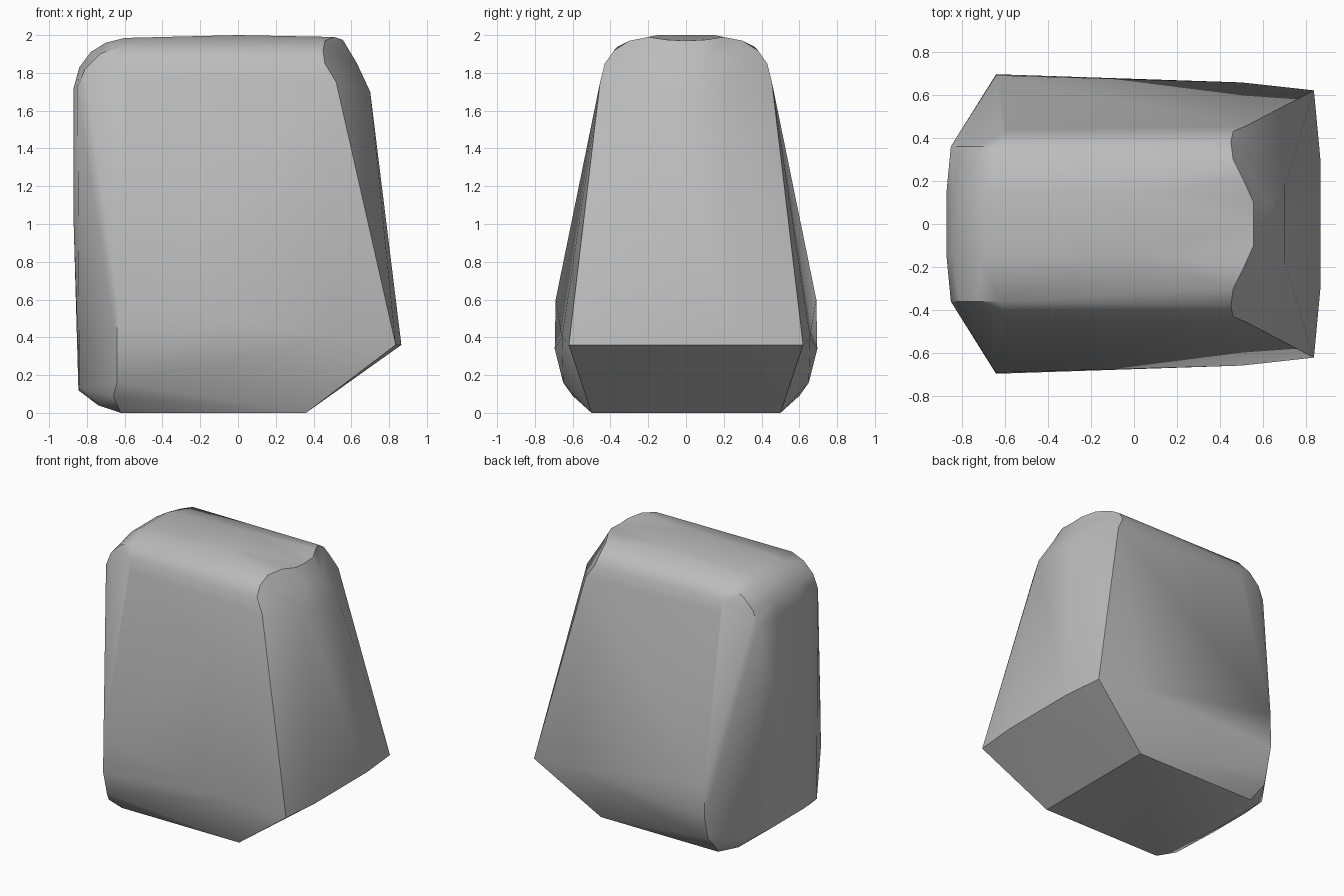
import bpy, bmesh, math

cube = bpy.data.objects.get("Cube")
if cube:
    bpy.data.objects.remove(cube, do_unlink=True)

mat = bpy.data.materials.new("plain grey")
mat.use_nodes = True
GREY = (0.5, 0.5, 0.5, 1)
mat.diffuse_color = GREY
mat.node_tree.nodes["Principled BSDF"].inputs["Base Color"].default_value = GREY

# half of the body (y >= 0), left of the open end
bottom = [(-.62, .5, 0), (-.74, .43, .04), (-.66, .6, .09), (-.64, .65, .16),
          (-.64, .695, .34), (-.64, .69, .6), (.5, .657, .4)]
end_face = [(-.85, .36, 1.72), (-.84, .36, .13), (-.87, .15, 1.72),
            (-.87, .15, 1), (-.845, .18, .12)]
top_round = [(-.84, .15, 1.83), (-.78, .15, 1.91), (-.7, .15, 1.96), (-.6, .15, 1.985),
             (-.81, .36, 1.82), (-.73, .36, 1.9), (-.63, .36, 1.94),
             (-.6, .44, 1.77), (-.6, .42, 1.86), (0, .15, 2)]
# rim of the scalloped end, from the bottom corner to the top middle
rim = [(.36, .5, 0), (.835, .62, .36), (.52, .455, 1.75), (.46, .43, 1.85), (.45, .38, 1.92),
       (.46, .3, 1.97), (.51, .2, 1.99), (.555, .1, 1.975), (.555, 0, 1.97)]
# ridge points on the scalloped end
ridge = [(.865, .3, .36), (.7, .18, 1.7), (.63, .1, 1.85)]

bm = bmesh.new()


def pair(p):
    """A vertex and its mirror image (shared on the centre plane)."""
    a = bm.verts.new(p)
    return (a, bm.verts.new((p[0], -p[1], p[2])) if p[1] else a)


for p in bottom + end_face + top_round:
    pair(p)

# hull the body with the rim held on a flat, convex plane
rim_v = []
for i, (x, y, z) in enumerate(rim):
    rim_v.append(pair((1, y, 1.998 - y * y / 50 if i > 6 else z)))
res = bmesh.ops.convex_hull(bm, input=list(bm.verts), use_existing_faces=False)
rim_set = {v for p in rim_v for v in p}
cap = [f for f in bm.faces if all(v in rim_set for v in f.verts)]
bmesh.ops.delete(bm, geom=cap, context="FACES_ONLY")
for vs, (x, y, z) in zip(rim_v, rim):
    for v, s in zip(vs, (1, -1)):
        v.co = (x, s * y, z)

# close the scalloped end around its ridge
g = [pair(p) for p in ridge]
r = rim_v
fans = [(r[0], r[1], g[0]), (r[1], g[1], g[0])]
fans += [(r[i], r[i + 1], g[1]) for i in range(1, 4)] + [(g[1], r[4], g[2])]
fans += [(r[i], r[i + 1], g[2]) for i in range(4, 8)]
for tri in fans:
    for side in (0, 1):
        bm.faces.new([p[side] for p in tri])
for a, b in ((r[0], g[0]), (g[0], g[1]), (g[1], g[2])):
    bm.faces.new((a[0], a[1], b[1], b[0]))
bm.faces.new((g[2][0], g[2][1], r[8][0]))

bmesh.ops.delete(bm, geom=[v for v in bm.verts if not v.link_faces], context="VERTS")
bmesh.ops.delete(bm, geom=[e for e in bm.edges if not e.link_faces], context="EDGES")
bmesh.ops.recalc_face_normals(bm, faces=list(bm.faces))

me = bpy.data.meshes.new("tapered_block")
bm.to_mesh(me)
bm.free()
me.materials.append(mat)
ob = bpy.data.objects.new("tapered_block", me)
bpy.context.collection.objects.link(ob)
bpy.ops.object.select_all(action="DESELECT")
ob.select_set(True)
bpy.context.view_layer.objects.active = ob
bpy.ops.object.shade_smooth_by_angle(angle=math.radians(32))
